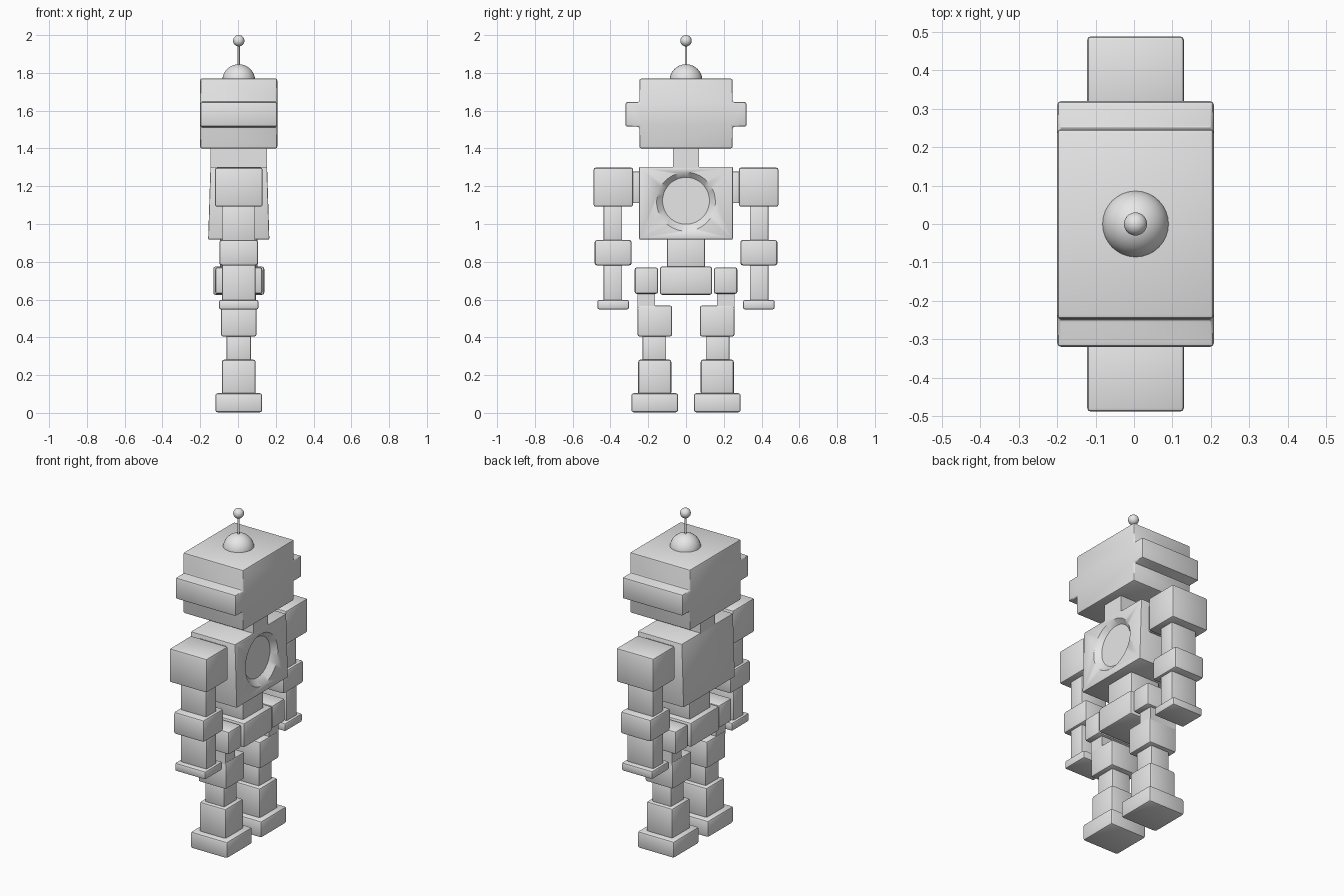
import bpy, bmesh, math
from mathutils import Matrix

if "Cube" in bpy.data.objects:
    bpy.data.objects.remove(bpy.data.objects["Cube"])

X0 = 0.004  # small forward offset of the whole body

grey = bpy.data.materials.new("light grey")
grey.diffuse_color = (0.8, 0.8, 0.8, 1)
grey.use_nodes = True
grey.node_tree.nodes["Principled BSDF"].inputs["Base Color"].default_value = grey.diffuse_color


def finish(name, bm, angle=40):
    bmesh.ops.recalc_face_normals(bm, faces=bm.faces)
    me = bpy.data.meshes.new(name)
    bm.to_mesh(me)
    bm.free()
    me.materials.append(grey)
    ob = bpy.data.objects.new(name, me)
    bpy.context.collection.objects.link(ob)
    bpy.ops.object.select_all(action='DESELECT')
    ob.select_set(True)
    bpy.context.view_layer.objects.active = ob
    bpy.ops.object.shade_smooth_by_angle(angle=math.radians(angle))
    return ob


def prism(name, profile, half_x, bevel=0.01, flare=0):
    """Extrude a (y, z) profile along x, optionally deeper at the bottom."""
    bm = bmesh.new()
    f = bm.faces.new([bm.verts.new((X0 - half_x, y, z)) for y, z in profile])
    r = bmesh.ops.extrude_face_region(bm, geom=[f])
    for v in r['geom']:
        if isinstance(v, bmesh.types.BMVert):
            v.co.x = X0 + half_x
    low = min(z for _, z in profile)
    for v in bm.verts:
        if v.co.z < low + 0.001:
            v.co.x += math.copysign(flare, v.co.x)
    bmesh.ops.recalc_face_normals(bm, faces=bm.faces)
    if bevel:
        bmesh.ops.bevel(bm, geom=list(bm.edges), offset=bevel, segments=2,
                        profile=0.5, affect='EDGES')
    return finish(name, bm)


def block(name, half_x, y0, y1, z0, z1, bevel=0.01, flare=0):
    return prism(name, [(y0, z0), (y1, z0), (y1, z1), (y0, z1)], half_x, bevel, flare)


def ball(name, r, z):
    bm = bmesh.new()
    bmesh.ops.create_uvsphere(bm, u_segments=32, v_segments=16, radius=r,
                              matrix=Matrix.Translation((X0, 0, z)))
    return finish(name, bm, 60)


# Head: cross-shaped profile with ear blocks
half = [(0.247, 1.40), (0.247, 1.515), (0.32, 1.515), (0.32, 1.645), (0.247, 1.645), (0.247, 1.77)]
prism("head", half + [(-y, z) for y, z in reversed(half)], 0.204)

# Dome and antenna
ball("head_dome", 0.087, 1.759)
ball("antenna_ball", 0.03, 1.97)
bm = bmesh.new()
bmesh.ops.create_cone(bm, cap_ends=True, segments=12, radius1=0.006, radius2=0.006,
                      depth=0.13, matrix=Matrix.Translation((X0, 0, 1.89)))
finish("antenna_rod", bm)

# Neck, torso, waist and pelvis
block("neck", 0.15, -0.07, 0.07, 1.29, 1.41, 0)
torso = block("torso", 0.15, -0.248, 0.248, 0.918, 1.303, 0.006, flare=0.012)
block("waist", 0.10, -0.10, 0.10, 0.76, 0.93, 0.008)
block("pelvis", 0.135, -0.138, 0.138, 0.625, 0.775, 0.012)

# Round chest recess with a sloped rim on the +x side
bm = bmesh.new()
bmesh.ops.create_cone(bm, cap_ends=True, segments=48, radius1=0.124, radius2=0.186, depth=0.06,
                      matrix=Matrix.Translation((X0 + 0.155, 0, 1.123)) @ Matrix.Rotation(math.pi / 2, 4, 'Y'))
cutter = finish("recess_cutter", bm)
cutter.hide_render = True
mod = torso.modifiers.new("recess", 'BOOLEAN')
mod.operation = 'DIFFERENCE'
mod.solver = 'EXACT'
mod.object = cutter
bpy.context.view_layer.objects.active = torso
bpy.ops.object.modifier_apply(modifier=mod.name)
bpy.data.objects.remove(cutter)

# Arms and legs: (name, half depth in x, inner y, outer y, bottom z, top z, bevel)
limbs = [
    ("shoulder_joint", 0.095, 0.24, 0.29, 1.11, 1.277, 0.006),
    ("shoulder", 0.126, 0.28, 0.489, 1.092, 1.298, 0.01),
    ("upper_arm", 0.087, 0.338, 0.436, 0.905, 1.10, 0.006),
    ("elbow", 0.103, 0.288, 0.484, 0.78, 0.916, 0.014),
    ("forearm", 0.088, 0.338, 0.436, 0.59, 0.79, 0.006),
    ("hand", 0.104, 0.302, 0.469, 0.548, 0.598, 0.01),
    ("hip", 0.125, 0.148, 0.272, 0.63, 0.77, 0.012),
    ("thigh", 0.09, 0.165, 0.256, 0.55, 0.64, 0.0),
    ("knee", 0.094, 0.073, 0.256, 0.405, 0.568, 0.01),
    ("shin", 0.064, 0.105, 0.23, 0.27, 0.415, 0.006),
    ("ankle", 0.089, 0.078, 0.253, 0.095, 0.282, 0.012),
    ("foot", 0.124, 0.042, 0.289, 0.003, 0.104, 0.012),
]
for name, hx, yi, yo, z0, z1, bev in limbs:
    block("left_" + name, hx, yi, yo, z0, z1, bev)
    block("right_" + name, hx, -yo, -yi, z0, z1, bev)
